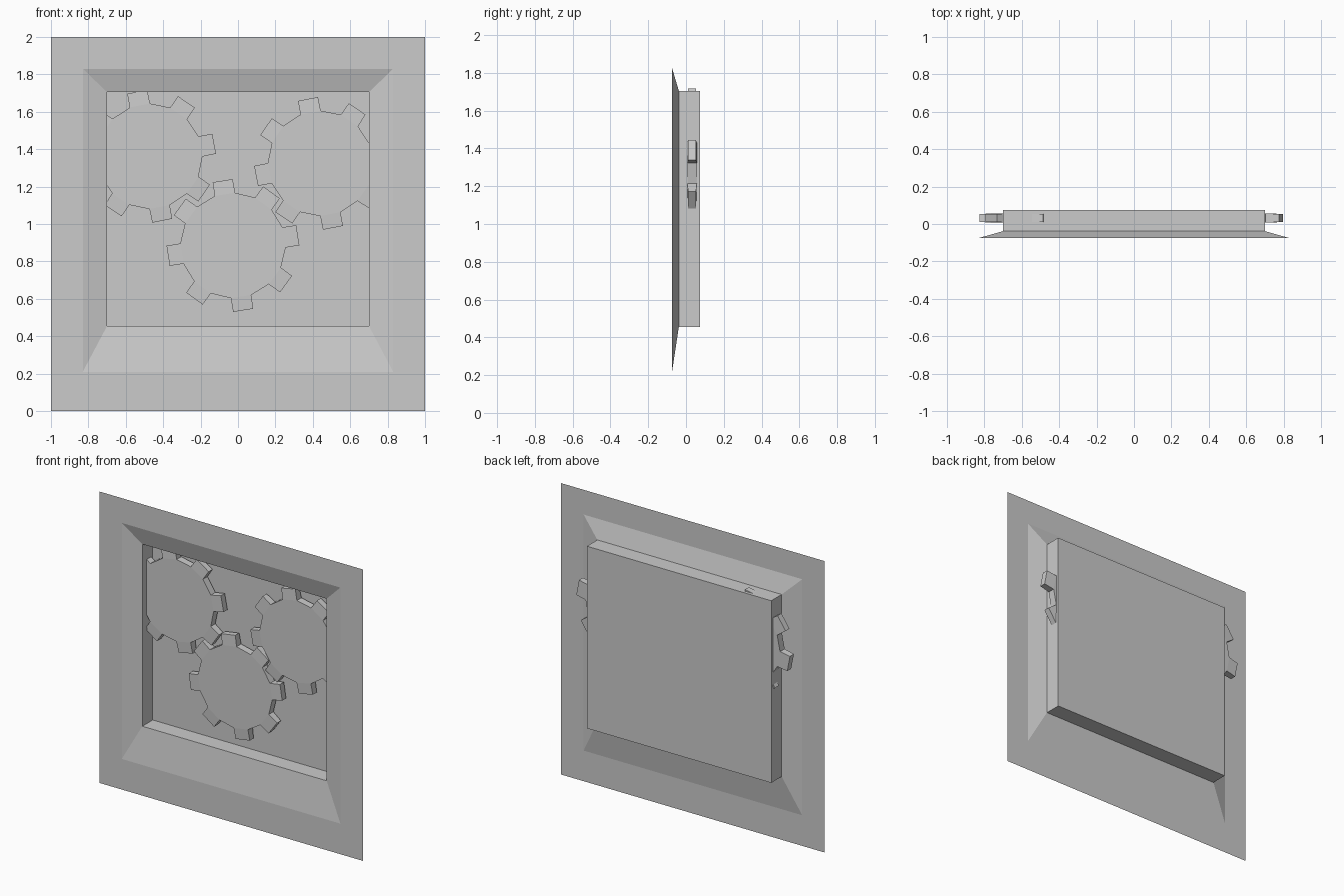
import bpy, bmesh
from math import cos, sin, radians

if "Cube" in bpy.data.objects:
    bpy.data.objects.remove(bpy.data.objects["Cube"])


def make_object(name, bm):
    mesh = bpy.data.meshes.new(name)
    bm.to_mesh(mesh)
    bm.free()
    obj = bpy.data.objects.new(name, mesh)
    bpy.context.collection.objects.link(obj)
    return obj


# Recessed wall panel: nested rectangles (half width, bottom, top, depth)
def wall_panel():
    bm = bmesh.new()
    steps = [(1.0, 0.0, 2.0, -0.075),      # outer edge
             (0.83, 0.21, 1.83, -0.075),   # start of slope
             (0.70, 0.455, 1.705, -0.038), # end of slope
             (0.70, 0.455, 1.705, 0.075)]  # back of recess
    loops = [[bm.verts.new((x, y, z)) for x, z in
              ((-w, lo), (w, lo), (w, hi), (-w, hi))]
             for w, lo, hi, y in steps]
    for a, b in zip(loops, loops[1:]):
        for i in range(4):
            j = (i + 1) % 4
            bm.faces.new((a[i], a[j], b[j], b[i]))
    bm.faces.new(loops[-1])
    return make_object("wall_panel", bm)


# Solid gear with eight teeth that narrow slightly towards the tip
def gear(name, cx, cz, turn, teeth=8, root=0.282, tip=0.355):
    bm = bmesh.new()
    y_mid, body_half, tip_half = 0.032, 0.025, 0.021
    pitch = 360 / teeth

    def pair(r, deg, half):
        a = radians(deg)
        return [bm.verts.new((cx + r * cos(a), y_mid + s * half, cz + r * sin(a)))
                for s in (-1, 1)]

    body, tips = [], []
    for i in range(teeth):
        mid = turn + i * pitch
        for s in (-1, 1):
            body.append(pair(root, mid + s * pitch / 4, body_half))
            tips.append(pair(tip, mid + s * 8.8, tip_half))

    # body discs
    bm.faces.new([p[0] for p in body])
    bm.faces.new([p[1] for p in reversed(body)])
    n = len(body)
    for i in range(0, n, 2):
        a, b, c = body[i], body[i + 1], body[(i + 2) % n]
        ta, tb = tips[i], tips[i + 1]
        # tooth front, back, two flanks and tip, then the valley
        bm.faces.new((a[0], ta[0], tb[0], b[0]))
        bm.faces.new((b[1], tb[1], ta[1], a[1]))
        for p, q in ((a, ta), (ta, tb), (tb, b), (b, c)):
            bm.faces.new((p[0], p[1], q[1], q[0]))
    bmesh.ops.recalc_face_normals(bm, faces=bm.faces)
    return make_object(name, bm)


wall_panel()
gear("gear_lower", -0.027, 0.885, 9)
gear("gear_left", -0.472, 1.362, 11)
gear("gear_right", 0.441, 1.324, 11)
